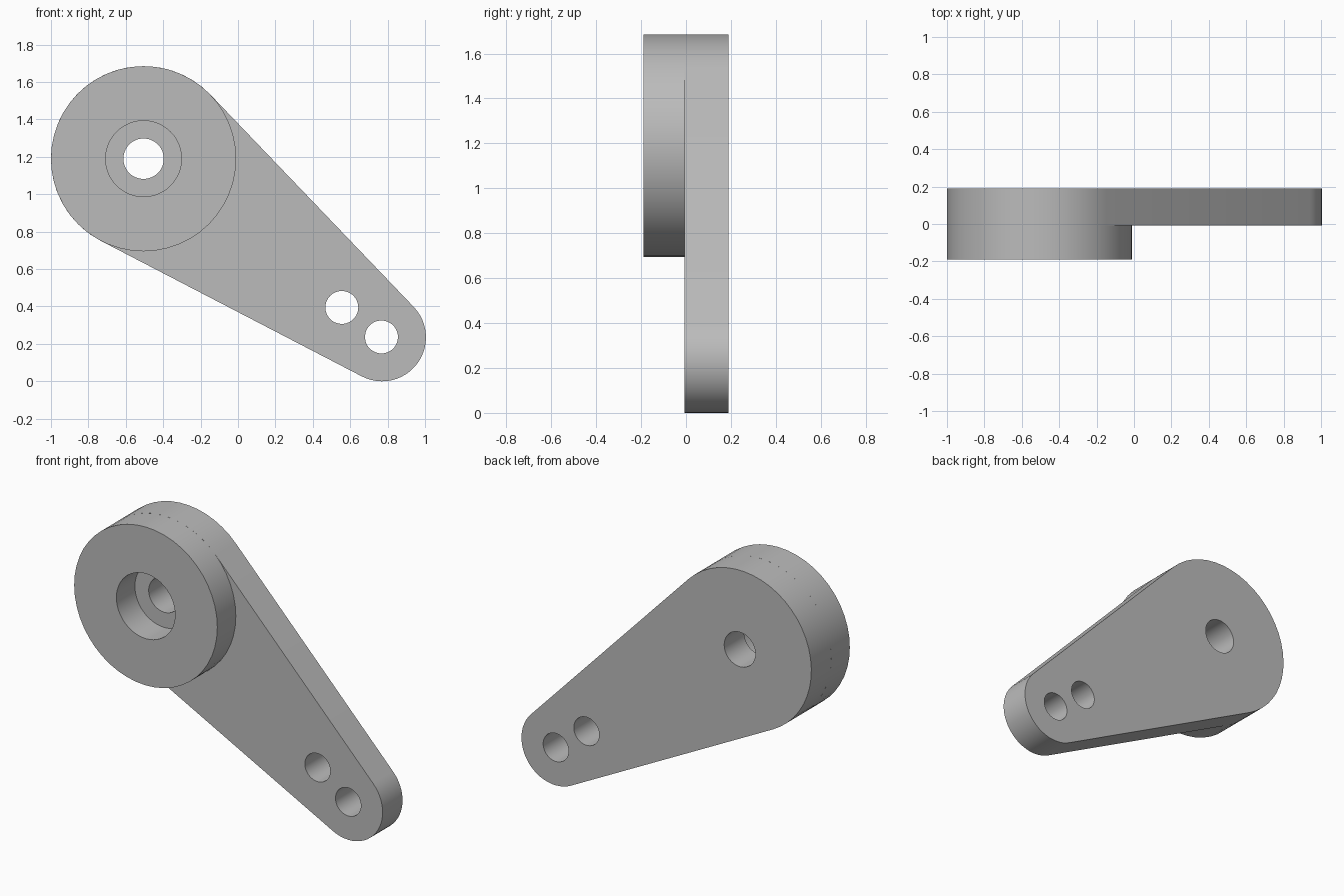
import bpy
from math import sin, cos, acos, atan2, hypot, pi, radians

cube = bpy.data.objects.get("Cube")
if cube:
    bpy.data.objects.remove(cube, do_unlink=True)

grey = bpy.data.materials.new("plain grey")
grey.use_nodes = True
colour = (0.5, 0.5, 0.5, 1)
grey.diffuse_color = colour
grey.node_tree.nodes["Principled BSDF"].inputs["Base Color"].default_value = colour

# Shared layout: the hub and tip circles as centre x, centre z, radius
HUB = (-0.505, 1.19, 0.495)
TIP = (0.77, 0.235, 0.235)
FRONT, STEP, BACK = -0.19, -0.007, 0.19


def arc(circle, start, end, steps):
    x, z, r = circle
    angles = [start + (end - start) * i / steps for i in range(steps + 1)]
    return [(x + r * cos(a), z + r * sin(a)) for a in angles]


def ring(circle, steps=48):
    return arc(circle, 0, 2 * pi, steps)[:-1]


def plate(name, loops, y_front, y_back):
    """Fill the outline, leave the inner loops as holes, and thicken along y."""
    curve = bpy.data.curves.new(name, "CURVE")
    curve.dimensions = "2D"
    curve.fill_mode = "BOTH"
    curve.extrude = (y_back - y_front) / 2
    for loop in loops:
        spline = curve.splines.new("POLY")
        spline.points.add(len(loop) - 1)
        for point, (x, z) in zip(spline.points, loop):
            point.co = (x, z, 0, 1)
        spline.use_cyclic_u = True
    obj = bpy.data.objects.new(name, curve)
    bpy.context.collection.objects.link(obj)
    obj.rotation_euler.x = radians(90)
    obj.location.y = (y_front + y_back) / 2
    curve.materials.append(grey)
    bpy.ops.object.select_all(action="DESELECT")
    obj.select_set(True)
    bpy.context.view_layer.objects.active = obj
    bpy.ops.object.convert(target="MESH")
    obj = bpy.context.object
    # Weld the caps to the walls
    bpy.ops.object.mode_set(mode="EDIT")
    bpy.ops.mesh.select_all(action="SELECT")
    bpy.ops.mesh.remove_doubles(threshold=0.0001)
    bpy.ops.mesh.normals_make_consistent(inside=False)
    bpy.ops.object.mode_set(mode="OBJECT")
    bpy.ops.object.shade_smooth_by_angle(angle=radians(30))
    return obj


# Tapered arm: two arcs joined by their common tangents
dx, dz = TIP[0] - HUB[0], TIP[1] - HUB[1]
heading = atan2(dz, dx)
spread = acos((HUB[2] - TIP[2]) / hypot(dx, dz))
outline = (arc(HUB, heading + spread, heading + 2 * pi - spread, 28)
           + arc(TIP, heading - spread, heading + spread, 24))
pivot_hole = (HUB[0], HUB[1], 0.108)
tip_holes = [(0.555, 0.395, 0.088), (0.767, 0.237, 0.088)]
plate("arm", [outline] + [ring(h) for h in [pivot_hole] + tip_holes], STEP, BACK)

# Round boss on the front, with a wide recess down to the arm
recess = (HUB[0], HUB[1], 0.203)
plate("hub_boss", [ring(HUB), ring(recess)], FRONT, STEP)
